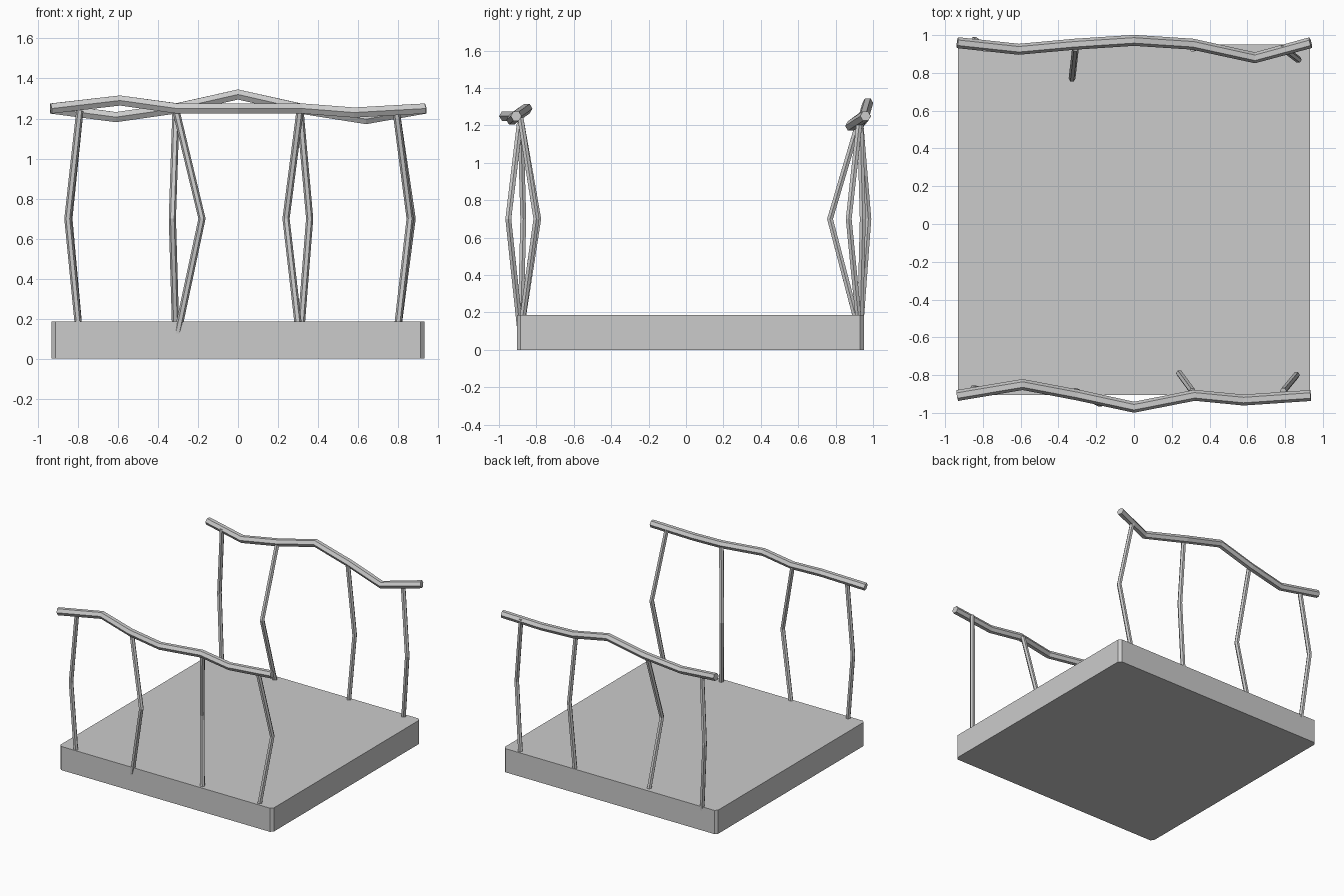
import bpy
import bmesh
from mathutils import Vector

if "Cube" in bpy.data.objects:
    bpy.data.objects.remove(bpy.data.objects["Cube"], do_unlink=True)

grey = bpy.data.materials.new("plain_grey")
grey.use_nodes = True
colour = (0.6, 0.6, 0.6, 1)
grey.diffuse_color = colour
grey.node_tree.nodes["Principled BSDF"].inputs["Base Color"].default_value = colour


def finish(name, bm):
    bmesh.ops.recalc_face_normals(bm, faces=bm.faces)
    mesh = bpy.data.meshes.new(name)
    bm.to_mesh(mesh)
    bm.free()
    mesh.materials.append(grey)
    obj = bpy.data.objects.new(name, mesh)
    bpy.context.collection.objects.link(obj)
    return obj


def bar(name, path, radius, up):
    """Sweep a hexagonal section along a bent path, mitred at each bend."""
    bm = bmesh.new()
    pts = [Vector(p) for p in path]
    rings = []
    for i, p in enumerate(pts):
        before = pts[max(i - 1, 0)]
        after = pts[min(i + 1, len(pts) - 1)]
        along = (after - before).normalized()
        side = along.cross(Vector(up)).normalized()
        top = side.cross(along)
        corners = [(1, 0), (.5, .87), (-.5, .87), (-1, 0), (-.5, -.87), (.5, -.87)]
        rings.append([bm.verts.new(p + radius * (a * side + b * top)) for a, b in corners])
    for lower, upper in zip(rings, rings[1:]):
        for k in range(6):
            n = (k + 1) % 6
            bm.faces.new((lower[k], lower[n], upper[n], upper[k]))
    bm.faces.new(rings[0])
    bm.faces.new(rings[-1])
    return finish(name, bm)


# Base slab with chamfered upright corners
bm = bmesh.new()
bmesh.ops.create_cube(bm, size=1)
for v in bm.verts:
    v.co = Vector((v.co.x * 1.865, v.co.y * 1.855 + 0.023, (v.co.z + 0.5) * 0.187))
upright = [e for e in bm.edges if abs(e.verts[0].co.z - e.verts[1].co.z) > 0.1]
bmesh.ops.bevel(bm, geom=upright, offset=0.02, segments=1, affect='EDGES')
finish("base_slab", bm)

# Wavy handrails
bar("front_rail", [(-.935, -.908, 1.25), (-.59, -.85, 1.29), (-.3, -.905, 1.25),
                   (0, -.97, 1.25), (.32, -.907, 1.25), (.58, -.932, 1.23),
                   (.935, -.908, 1.25)], 0.029, (0, 0, 1))
bar("back_rail", [(-.935, .96, 1.25), (-.61, .925, 1.207), (-.31, .952, 1.25),
                  (0, .972, 1.32), (.31, .952, 1.25), (.64, .88, 1.197),
                  (.935, .96, 1.25)], 0.029, (0, 0, 1))

# Bent posts: base x, then x and y at the bend
rows = {
    "front": (-.885, [(-.79, -.85, -.87), (-.31, -.18, -.95), (.31, .24, -.79), (.79, .86, -.80)]),
    "back": (.93, [(-.79, -.845, .975), (-.31, -.328, .77), (.31, .358, .945), (.79, .87, .87)]),
}
for row, (y, posts) in rows.items():
    for i, (x, bend_x, bend_y) in enumerate(posts):
        bar(f"{row}_post_{i + 1}", [(x, y, .09), (bend_x, bend_y, .7), (x, y, 1.24)],
            0.018, (0, 1, 0))
